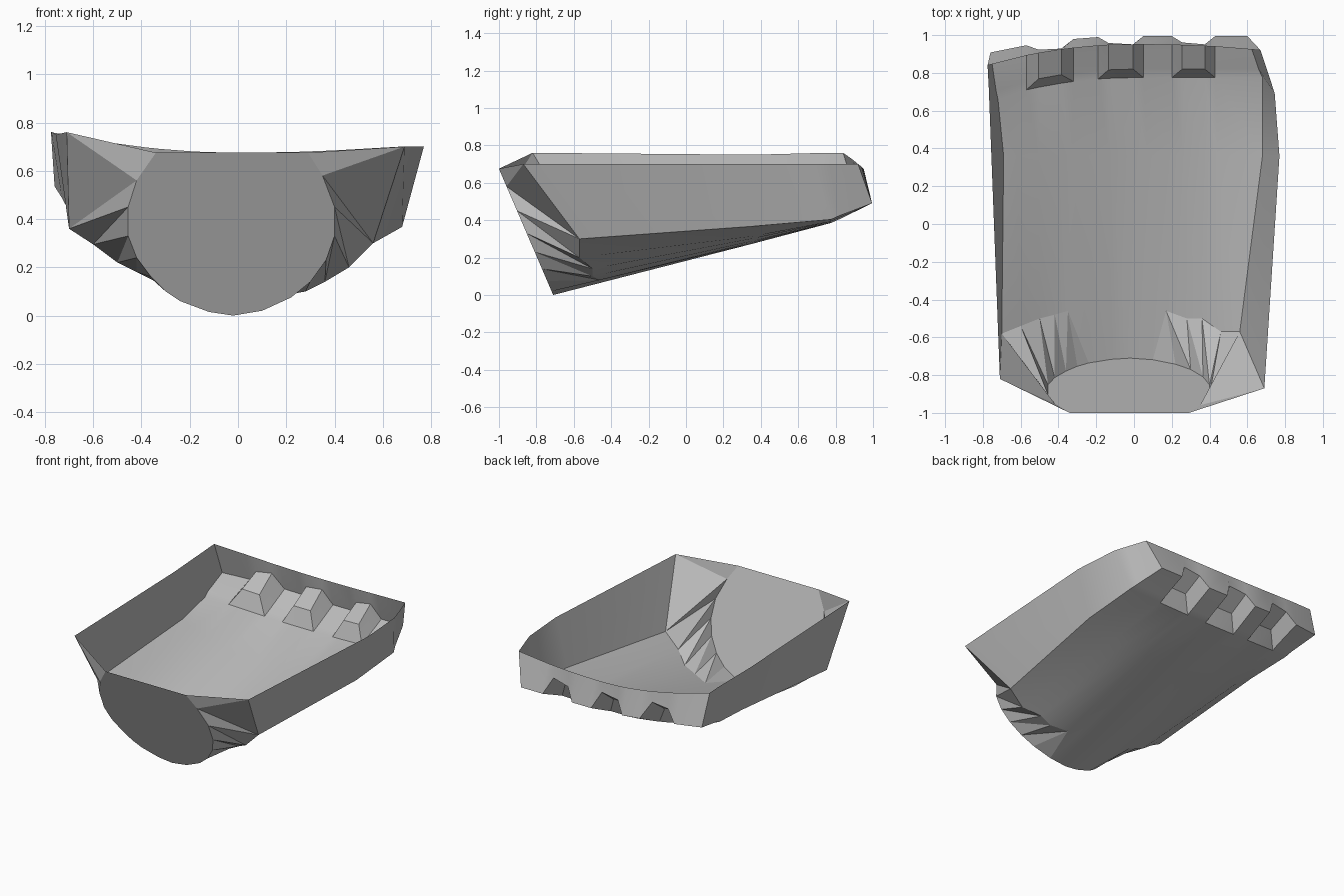
import bpy, bmesh, math

default_cube = bpy.data.objects.get("Cube")
if default_cube:
    bpy.data.objects.remove(default_cube)

# One flat colour for the whole shell
grey = bpy.data.materials.new("plain_grey")
colour = (0.5, 0.5, 0.5, 1)
grey.use_nodes = True
grey.diffuse_color = colour
grey.node_tree.nodes["Principled BSDF"].inputs["Base Color"].default_value = colour

bm = bmesh.new()


def add_points(points):
    return [bm.verts.new(p) for p in points]


def on_cap(x, z):
    """Point on the slanted front disc."""
    return (x, -0.71 - 0.43 * z, z)


def add_face(*verts):
    return bm.faces.new(verts)


def mix(a, b, t):
    return a + (b - a) * t


# Front disc: right and left arcs run from the top edge down to the floor
cap_right = add_points(on_cap(*p) for p in (
    (.29, .675), (.35, .58), (.4, .45), (.4, .33), (.365, .23), (.3, .14), (.22, .075)))
cap_left = add_points(on_cap(*p) for p in (
    (-.34, .675), (-.42, .56), (-.455, .45), (-.455, .33), (-.42, .24), (-.36, .16), (-.3, .1)))
cap_low = add_points(on_cap(*p) for p in (
    (.1, .02), (-.02, 0), (-.12, .015), (-.24, .06)))
add_face(*cap_right, *cap_low, *reversed(cap_left))

# Front edge of the floor, with the pleat tips either side of the disc
tips_right = add_points((
    (.56, -.57, .3), (.46, -.57, .2), (.36, -.5, .14), (.28, -.5, .1), (.17, -.46, .08)))
tips_left = add_points((
    (-.7, -.58, .36), (-.6, -.54, .295), (-.5, -.5, .22), (-.42, -.48, .18), (-.35, -.46, .145)))
front_row = tips_right + cap_low + tips_left[::-1]

# Columns at the back: three dents, each with outer and inner edges
dents = [(.315, .115, .06), (-.07, .12, .065), (-.445, .125, .06)]
back_x, raise_at = [.6], {}
for centre, outer_half, inner_half in dents:
    for offset, height in ((outer_half, 0), (inner_half, .11), (-inner_half, .085), (-outer_half, 0)):
        raise_at[len(back_x)] = height
        back_x.append(centre + offset)
back_x.append(-.76)
last = len(back_x) - 1
raised = [raise_at.get(i, 0) > 0 for i in range(last + 1)]

mid, dent_start, dent_top, back = [], [], [], []
for i, x in enumerate(back_x):
    left = max(0, -x)
    height = raise_at.get(i, 0)

    # Curved middle of the floor
    mx = {0: .68, last - 1: -.62, last: -.69}.get(i, mix(front_row[i].co.x, x, .6))
    mid.append((mx, .36, .275 + (.33 if mx < 0 else .2) * mx * mx))

    # Flatter floor where the dents begin
    dx = {0: .68, last: -.72}.get(i, x)
    dy = .775 - .2 * left * left
    dz = .385 + (.16 if x < 0 else .04) * dx * dx
    dent_start.append((dx, dy, dz))
    dent_top.append((mix(dx, x, .25), dy + .045, dz + .02 + (.095 if height else 0)))

    # Lower edge of the back wall
    by = .995 - .4 * height
    back.append((x, by - .15 * left * left, .49 + .06 * left + height))

rows = [front_row] + [add_points(r) for r in (mid, dent_start, dent_top, back)]

# Flared side walls, open at the top
rim_right = add_points((
    (.69, -.87, .7), (.77, .36, .7), (.745, .69, .7), (.72, .77, .7), (.67, .92, .7)))
rim_left = add_points((
    (-.71, -.82, .76), (-.755, .36, .75), (-.77, .75, .76), (-.773, .79, .76), (-.775, .84, .76)))
sheet = [[r] + row + [l] for r, row, l in zip(rim_right, rows, rim_left)]
raised_columns = [False] + raised + [False]
for a, b in zip(sheet, sheet[1:]):
    for i in range(len(a) - 1):
        j = i + 1
        # Dent corners are mitred from the floor up to the ridge
        if a is sheet[2] and raised_columns[j] and not raised_columns[i]:
            add_face(a[i], b[j], a[j])
            add_face(a[i], b[i], b[j])
        elif a is sheet[2] and raised_columns[i] and not raised_columns[j]:
            add_face(a[i], b[i], a[j])
            add_face(b[i], b[j], a[j])
        else:
            add_face(a[i], b[i], b[j], a[j])

# Back wall, leaning inwards to a dipped rim
top = [rim_right[-1]]
for x in back_x[1:-1]:
    drop, rise = (.18, .15) if x < 0 else (.06, .06)
    top.append(bm.verts.new((x, .95 - drop * x * x, .675 + rise * x * x)))
top.append(rim_left[-1])
for i in range(last):
    add_face(rows[-1][i], top[i], top[i + 1], rows[-1][i + 1])

# Pleats joining each side of the disc to the floor and wall
pleats = []
for cap, tips, rim, end in ((cap_right, tips_right, rim_right, cap_low[0]),
                            (cap_left, tips_left, rim_left, cap_low[-1])):
    edge = [rim[0]] + tips + [end]
    for i in range(len(cap) - 1):
        pleats.append(add_face(edge[i], cap[i], cap[i + 1]))
        pleats.append(add_face(edge[i], cap[i + 1], edge[i + 1]))
    pleats.append(add_face(edge[-2], cap[-1], end)) if not bm.faces.get(
        (edge[-2], cap[-1], end)) else None

# Smooth floor with crisp pleats, dents and corners
bmesh.ops.recalc_face_normals(bm, faces=bm.faces)
for face in bm.faces:
    face.smooth = True
for e in bm.edges:
    e.smooth = e.calc_face_angle(0) < math.radians(30)
for face in pleats:
    for e in face.edges:
        e.smooth = False

mesh = bpy.data.meshes.new("scoop_shell")
bm.to_mesh(mesh)
bm.free()
mesh.materials.append(grey)
shell = bpy.data.objects.new("scoop_shell", mesh)
bpy.context.collection.objects.link(shell)
